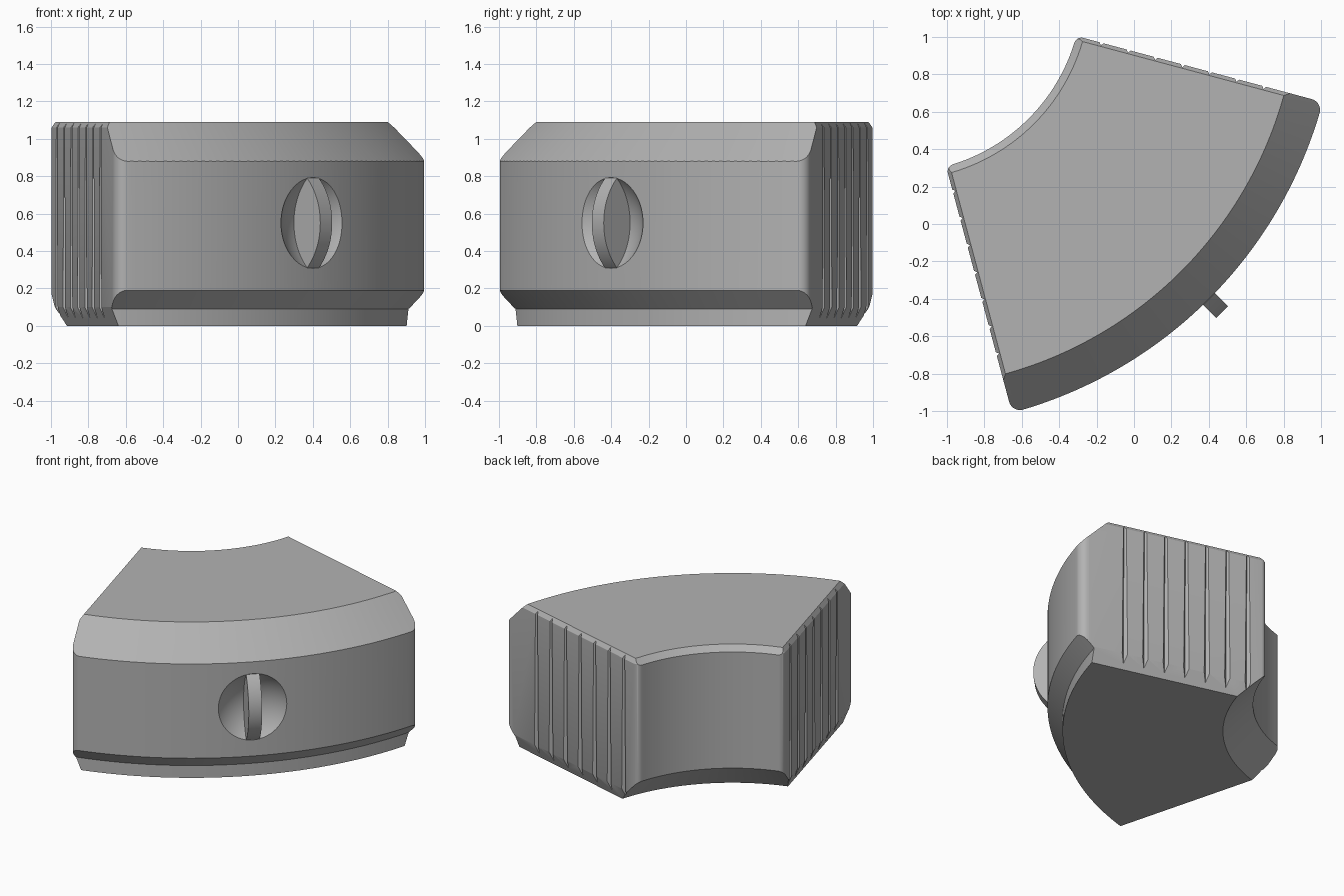
import bpy, bmesh, math
from mathutils import Matrix, Vector

if "Cube" in bpy.data.objects:
    bpy.data.objects.remove(bpy.data.objects["Cube"])

C = 1.26                      # sector centre sits at (-C, C)
R_IN, R_OUT = 0.985, 2.349
HALF = math.radians(30)
PLACE = Matrix.Translation((-C, C, 0)) @ Matrix.Rotation(math.radians(-45), 4, 'Z')

grey = bpy.data.materials.new("stone_grey")
grey.diffuse_color = (0.45, 0.45, 0.45, 1)
grey.use_nodes = True
grey.node_tree.nodes["Principled BSDF"].inputs["Base Color"].default_value = grey.diffuse_color


def finish(bm, name):
    bmesh.ops.recalc_face_normals(bm, faces=bm.faces)
    bm.transform(PLACE)
    me = bpy.data.meshes.new(name)
    bm.to_mesh(me)
    bm.free()
    me.materials.append(grey)
    ob = bpy.data.objects.new(name, me)
    bpy.context.collection.objects.link(ob)
    return ob


def loft(bm, rings):
    """Skin closed rings of equal length and cap both ends."""
    vs = [[bm.verts.new(p) for p in r] for r in rings]
    n = len(vs[0])
    for a, b in zip(vs, vs[1:]):
        for i in range(n):
            bm.faces.new((a[i], a[(i + 1) % n], b[(i + 1) % n], b[i]))
    bm.faces.new(vs[0][::-1])
    bm.faces.new(vs[-1])


def boolean(target, cutter, op):
    m = target.modifiers.new(op, 'BOOLEAN')
    m.operation, m.solver, m.object = op, 'EXACT', cutter
    bpy.context.view_layer.objects.active = target
    bpy.ops.object.modifier_apply(modifier=m.name)
    bpy.data.objects.remove(cutter)


def outline(s, z):
    """Sector outline with rounded corners, straight sides moved in by s."""
    def corner(rad, f, direction):
        k = f + s
        cx, cy = math.sqrt(rad * rad - k * k), k
        a0 = -math.pi / 2
        a1 = math.atan2(cy, cx) - (math.pi if direction < 0 else 0)
        return [(cx + f * math.cos(a0 + (a1 - a0) * i / 8),
                 cy + f * math.sin(a0 + (a1 - a0) * i / 8)) for i in range(9)]
    inner = corner(R_IN + 0.04, 0.04, -1)[::-1]
    outer = corner(R_OUT - 0.06, 0.06, 1)
    rot = Matrix.Rotation(-HALF, 2)
    low = [rot @ Vector(p) for p in inner + outer]
    high = [Vector((p.x, -p.y)) for p in reversed(low)]

    def arc(rad, a, b, n=56):
        return [Vector((rad * math.cos(a + (b - a) * i / n),
                        rad * math.sin(a + (b - a) * i / n))) for i in range(1, n)]
    ao = math.atan2(low[-1].y, low[-1].x)
    ai = math.atan2(low[0].y, low[0].x)
    pts = low + arc(R_OUT, ao, -ao) + high + arc(R_IN, -ai, ai)
    return [(p.x, p.y, z) for p in pts]


# Body: rounded wedge with bevelled side edges
bm = bmesh.new()
loft(bm, [outline(s, z) for s, z in ((0.04, 0), (0, 0.1), (0, 1.06), (0.02, 1.09))])
body = finish(bm, "wedge_block")

# Turned profile that gives the outer and inner chamfers
profile = [(1.285, -0.1), (2.249, -0.1), (2.249, 0.09), (2.40, 0.241), (2.40, 0.829),
           (2.089, 1.14), (1.075, 1.14), (0.935, 1.0), (0.935, 0.25)]
bm = bmesh.new()
loft(bm, [[(r * math.cos(a), r * math.sin(a), z) for r, z in profile]
          for a in (math.radians(-40 + 80 * i / 72) for i in range(73))])
boolean(body, finish(bm, "profile_cutter"), 'INTERSECT')

# Tapered grooves down both straight sides
bm = bmesh.new()
for side in (-1, 1):
    e = Vector((math.cos(HALF), side * math.sin(HALF), 0))
    n = Vector((math.sin(HALF), -side * math.cos(HALF), 0))
    for k in range(7):
        rings = []
        for z, w, d in ((-0.05, 0.021, 0.026), (1.15, 0.01, 0.014)):
            p = e * (1.125 + 0.15 * k) + Vector((0, 0, z))
            rings.append([p - e * w * 1.5 - n * d * 0.5, p + e * w * 1.5 - n * d * 0.5, p + n * d])
        loft(bm, rings)
boolean(body, finish(bm, "groove_cutter"), 'DIFFERENCE')

# Round dished recess in the outer face
LENS, ZC = 0.338, 0.55
bm = bmesh.new()
bmesh.ops.create_uvsphere(bm, u_segments=64, v_segments=40, radius=LENS,
                          matrix=Matrix.Translation((R_OUT + 0.235, 0, ZC)))
boolean(body, finish(bm, "recess_cutter"), 'DIFFERENCE')

# Lens-shaped upright fin standing in the recess
A = math.asin(0.24 / LENS)
angles = [-A + 2 * A * i / 32 for i in range(33)]
off = LENS * math.cos(A)
lens = [(R_OUT - off + LENS * math.cos(a), ZC + LENS * math.sin(a)) for a in angles]
lens += [(R_OUT + off - LENS * math.cos(a) - 0.005, ZC + LENS * math.sin(a))
         for a in reversed(angles[1:-1])]
bm = bmesh.new()
loft(bm, [[(x, y, z) for x, z in lens] for y in (-0.045, 0.045)])
fin = finish(bm, "recess_fin")

# Smooth shading with sharp edges kept
for ob in (body, fin):
    bpy.ops.object.select_all(action='DESELECT')
    ob.select_set(True)
    bpy.context.view_layer.objects.active = ob
    bpy.ops.object.shade_smooth_by_angle(angle=math.radians(25))
